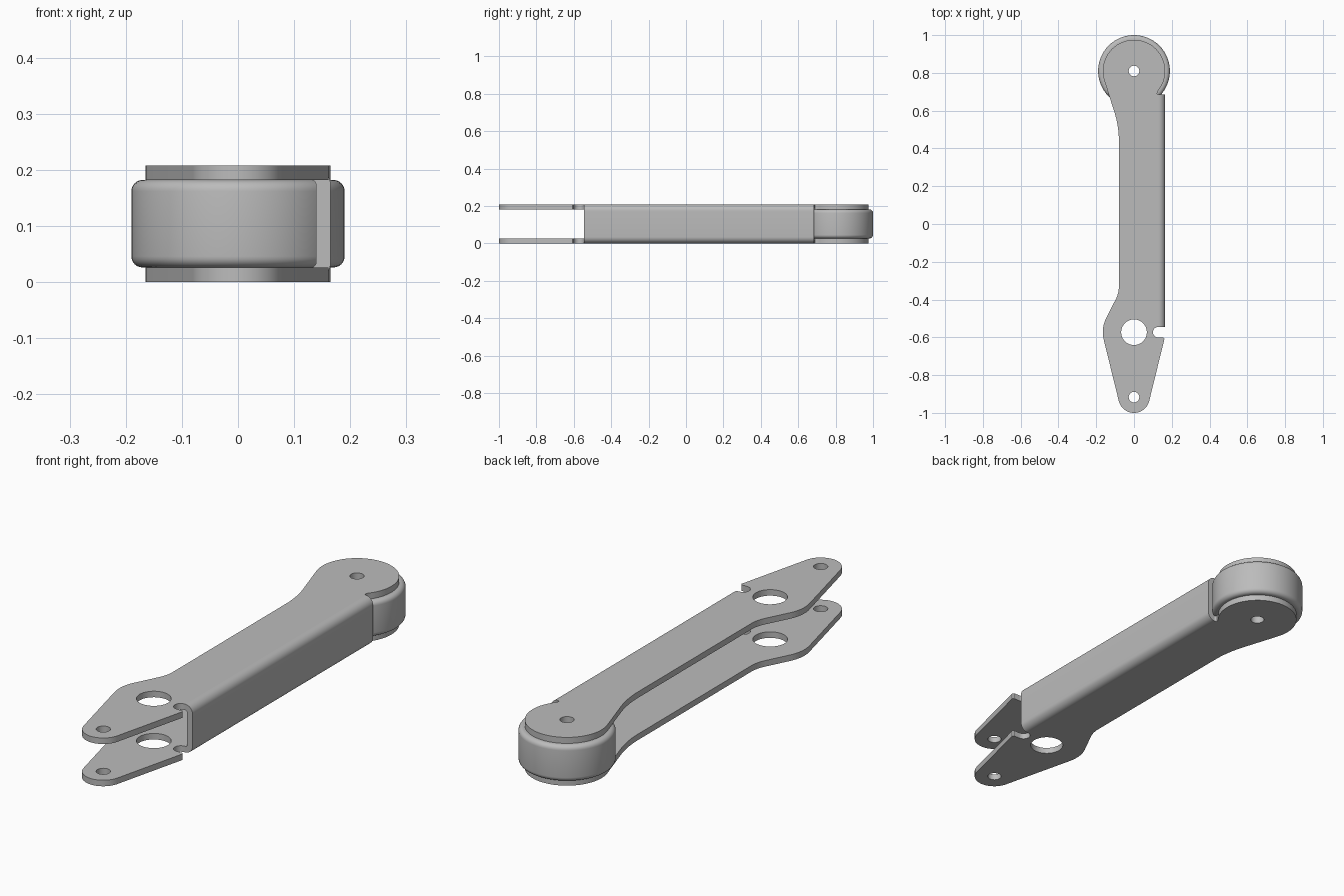
import bpy
import bmesh
from math import sin, cos, radians
from mathutils import Matrix

if "Cube" in bpy.data.objects:
    bpy.data.objects.remove(bpy.data.objects["Cube"], do_unlink=True)

HEIGHT, THICK = 0.208, 0.026
HEAD_Y, EYE_Y, TIP_Y = 0.81, -0.573, -0.917
BEND_X, BEND_R = 0.13, 0.035
WEB_START, WEB_END = -0.545, 0.685

grey = bpy.data.materials.new("satin grey")
grey.use_nodes = True
grey.diffuse_color = (0.5, 0.5, 0.5, 1)
grey.node_tree.nodes["Principled BSDF"].inputs["Base Color"].default_value = (0.5, 0.5, 0.5, 1)


def arc(cx, cy, r, start, end, steps=16):
    angles = [radians(start + (end - start) * i / steps) for i in range(steps + 1)]
    return [(cx + r * cos(a), cy + r * sin(a)) for a in angles]


def circle(cx, cy, r, steps=40):
    return arc(cx, cy, r, 0, 360, steps)[:-1]


def finish(name, mesh, matrix):
    bm = bmesh.new()
    bm.from_mesh(mesh)
    bmesh.ops.remove_doubles(bm, verts=bm.verts, dist=0.0001)
    bmesh.ops.recalc_face_normals(bm, faces=bm.faces)
    bm.transform(matrix)
    bm.to_mesh(mesh)
    bm.free()
    mesh.materials.clear()
    mesh.materials.append(grey)
    obj = bpy.data.objects.new(name, mesh)
    bpy.context.collection.objects.link(obj)
    bpy.ops.object.select_all(action='DESELECT')
    obj.select_set(True)
    bpy.context.view_layer.objects.active = obj
    bpy.ops.object.shade_smooth_by_angle(angle=radians(30))
    return obj


def extrude(name, loops, depth, matrix):
    """Fill the first loop, cut the others as holes, thicken about the middle."""
    curve = bpy.data.curves.new(name + "_profile", 'CURVE')
    curve.dimensions = '2D'
    curve.fill_mode = 'BOTH'
    curve.extrude = depth / 2
    for loop in loops:
        spline = curve.splines.new('POLY')
        spline.points.add(len(loop) - 1)
        for point, (x, y) in zip(spline.points, loop):
            point.co = (x, y, 0, 1)
        spline.use_cyclic_u = True
    helper = bpy.data.objects.new(name + "_helper", curve)
    bpy.context.collection.objects.link(helper)
    bpy.context.view_layer.update()
    evaluated = helper.evaluated_get(bpy.context.evaluated_depsgraph_get())
    mesh = bpy.data.meshes.new_from_object(evaluated)
    bpy.data.objects.remove(helper, do_unlink=True)
    bpy.data.curves.remove(curve)
    return finish(name, mesh, matrix)


# Side plate outline, counter-clockwise from the relief notch by the head
outline = [(BEND_X, WEB_END), (0.122, 0.69)]
outline += arc(0, HEAD_Y, 0.165, -40, 197, 48)                  # round head
outline += arc(-0.58, 0.44, 0.5, 17, 0, 10)                     # neck fillet
outline += arc(-0.23, -0.33, 0.15, 0, -28, 8)                   # shoulder fillet
outline += arc(0, EYE_Y, 0.165, 152, 194.4, 12)                 # shoulder
outline += arc(0, TIP_Y, 0.083, 194.4, 345.6, 24)               # tip
outline += arc(0, EYE_Y, 0.165, -14.4, -12, 2)
outline += [(0.156, -0.601)]
outline += arc(0.128, EYE_Y, 0.028, 270, 90, 16)                # bend relief slot
outline += [(BEND_X, WEB_START)]
holes = [circle(0, HEAD_Y, 0.028), circle(0, EYE_Y, 0.068), circle(0, TIP_Y, 0.028)]

for name, z in (("lower_plate", THICK / 2), ("upper_plate", HEIGHT - THICK / 2)):
    extrude(name, [outline] + holes, THICK, Matrix.Translation((0, 0, z)))

# Channel web with its two rounded bends
inner_r = BEND_R - THICK
low, high = BEND_R, HEIGHT - BEND_R
profile = arc(BEND_X, low, BEND_R, -90, 0, 10) + arc(BEND_X, high, BEND_R, 0, 90, 10)
profile += arc(BEND_X, high, inner_r, 90, 0, 6) + arc(BEND_X, low, inner_r, 0, -90, 6)
extrude("channel_web", [profile], WEB_END - WEB_START,
        Matrix.Translation((0, (WEB_START + WEB_END) / 2, 0)) @ Matrix.Rotation(radians(90), 4, 'X'))

# Roller: lathed ring with rounded rims and a pin bore
fillet, radius, bore = 0.02, 0.19, 0.028
bottom, top = THICK, HEIGHT - THICK
section = [(bore, bottom)] + arc(radius - fillet, bottom + fillet, fillet, -90, 0, 6)
section += arc(radius - fillet, top - fillet, fillet, 0, 90, 6) + [(bore, top), (bore, bottom)]
bm = bmesh.new()
verts = [bm.verts.new((r, 0, z)) for r, z in section]
edges = [bm.edges.new(pair) for pair in zip(verts, verts[1:])]
bmesh.ops.spin(bm, geom=verts + edges, cent=(0, 0, 0), axis=(0, 0, 1),
               angle=radians(360), steps=64, use_duplicate=False)
ring = bpy.data.meshes.new("roller")
bm.to_mesh(ring)
bm.free()
finish("roller", ring, Matrix.Translation((0, HEAD_Y, 0)))
